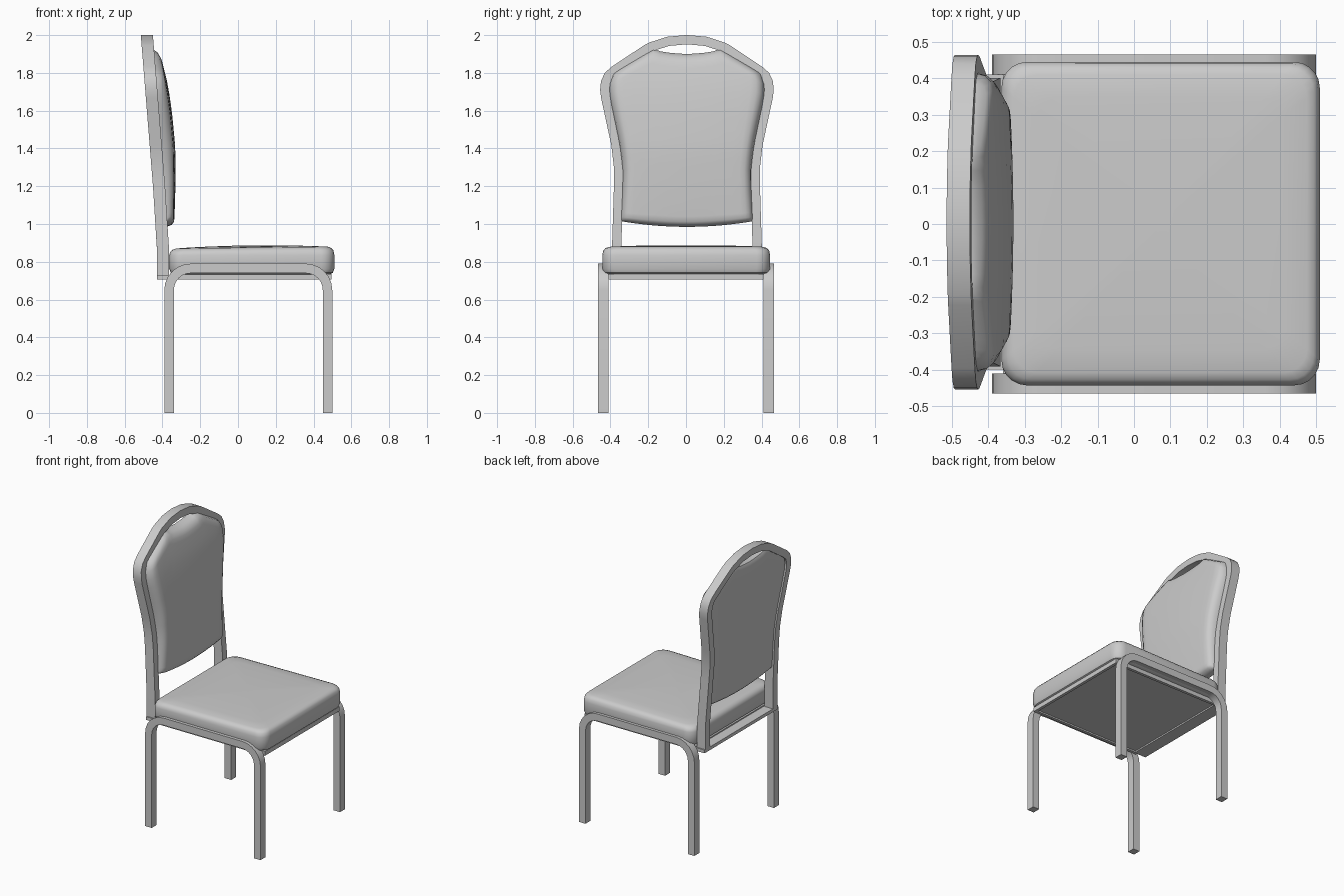
import bpy, bmesh, math
from mathutils import Vector

if "Cube" in bpy.data.objects:
    bpy.data.objects.remove(bpy.data.objects["Cube"])


def make(name, verts, faces, angle=40):
    me = bpy.data.meshes.new(name)
    me.from_pydata([tuple(v) for v in verts], [], faces)
    bm = bmesh.new()
    bm.from_mesh(me)
    bmesh.ops.remove_doubles(bm, verts=bm.verts, dist=1e-5)
    bmesh.ops.recalc_face_normals(bm, faces=bm.faces)
    bm.to_mesh(me)
    bm.free()
    ob = bpy.data.objects.new(name, me)
    bpy.context.collection.objects.link(ob)
    bpy.ops.object.select_all(action='DESELECT')
    ob.select_set(True)
    bpy.context.view_layer.objects.active = ob
    bpy.ops.object.shade_smooth_by_angle(angle=math.radians(angle))
    return ob


def loft(name, rings, angle=40):
    """Skin closed rings of equal length and cap both ends."""
    n = len(rings[0])
    verts = [v for r in rings for v in r]
    faces = [(k * n + i, k * n + (i + 1) % n, (k + 1) * n + (i + 1) % n, (k + 1) * n + i)
             for k in range(len(rings) - 1) for i in range(n)]
    faces += [tuple(range(n)), tuple(range(len(verts) - n, len(verts)))]
    return make(name, verts, faces, angle)


def sweep(name, path, width, depth, place):
    """Rectangular tube along a flat path with mitred corners."""
    pts = [Vector(p) for p in path]
    rings = []
    for i, p in enumerate(pts):
        a = (p - pts[i - 1]).normalized() if i else (pts[1] - p).normalized()
        b = (pts[i + 1] - p).normalized() if i < len(pts) - 1 else a
        t = (a + b).normalized()
        n = Vector((-t.y, t.x)) * (width / 2 / max(t.dot(a), 0.3))
        o, q = p + n, p - n
        h = depth / 2
        rings.append([place(o.x, o.y, h), place(q.x, q.y, h),
                      place(q.x, q.y, -h), place(o.x, o.y, -h)])
    return loft(name, rings, 30)


def box(name, x0, x1, y0, y1, z0, z1):
    loft(name, [[(x0, y0, z), (x1, y0, z), (x1, y1, z), (x0, y1, z)] for z in (z0, z1)], 30)


def interp(table, v):
    for (a, p), (b, q) in zip(table, table[1:]):
        if v <= b:
            return p + (q - p) * max(0, (v - a) / (b - a))
    return table[-1][1]


def lean(z):
    return -0.398 - max(0, z - 0.95) * 0.0805


# Bent leg frames, one on each side
R = 0.115
arc = [(R * math.sin(a), R * math.cos(a)) for a in [math.radians(15 * i) for i in range(7)]]
path = [(-0.365, 0)] + [(-0.365 + R - s, 0.765 - R + c) for s, c in reversed(arc)]
path += [(0.474 - R + s, 0.765 - R + c) for s, c in arc] + [(0.474, 0)]
for side, y in (("left", 0.438), ("right", -0.438)):
    sweep(side + "_leg_frame", path, 0.05, 0.054, lambda a, b, d, y=y: (a, y + d, b))

# Seat pan with a recessed underside, and the rear crossbar
pan = [(0, 0.735), (0, 0.705), (0.02, 0.705), (0.02, 0.715)]
loft("seat_pan", [[(-0.36 + i, -0.411 + i, z), (0.495 - i, -0.411 + i, z),
                   (0.495 - i, 0.411 - i, z), (-0.36 + i, 0.411 - i, z)] for i, z in pan], 30)
box("rear_crossbar", -0.43, -0.355, -0.40, 0.41, 0.705, 0.727)

# Seat cushion: rounded rectangles stacked up to a crowned top
HX, HY, CR = 0.437, 0.444, 0.07


def seat_ring(inset, z, tilt):
    ring = []
    for k, (sx, sy) in enumerate(((1, 1), (-1, 1), (-1, -1), (1, -1))):
        for j in range(6):
            a = math.radians(90 * k + 18 * j)
            x = (sx * (HX - CR) + CR * math.cos(a)) * (1 - inset / HX)
            y = (sy * (HY - CR) + CR * math.sin(a)) * (1 - inset / HY)
            ring.append((x + 0.073, y + 0.001, z + tilt * x))
    return ring


profile = [(0.025, 0.733), (0.008, 0.742), (0, 0.762), (0, 0.835), (0.005, 0.855), (0.016, 0.868),
           (0.035, 0.875), (0.10, 0.879), (0.2, 0.883), (0.32, 0.886), (0.42, 0.887)]
loft("seat_cushion", [seat_ring(i, z, 0.012 if z > 0.85 else 0) for i, z in profile])

# Back frame: one leaning tube bent into an arch
SHIFT = 0.005
half = [(0.372, 0.705), (0.372, 0.88), (0.362, 1.20), (0.362, 1.30), (0.376, 1.42), (0.43, 1.67),
        (0.435, 1.71), (0.431, 1.75), (0.415, 1.785), (0.385, 1.812), (0.215, 1.925), (0.19, 1.938),
        (0.10, 1.967), (0, 1.976)]
path = half + [(-y, z) for y, z in reversed(half[:-1])]
sweep("back_frame", path, 0.049, 0.064, lambda a, b, d: (lean(b) + d, a + SHIFT, b))

# Back cushion: bulging pad filling the arch, leaving a hand hole on top
width = [(1.02, 0.35), (1.2, 0.342), (1.3, 0.342), (1.42, 0.357), (1.67, 0.41), (1.73, 0.413), (1.80, 0.39)]
top = [(0, 1.90), (0.2, 1.904), (0.36, 1.914), (0.45, 1.928), (0.55, 1.906), (1, 1.80)]
bulge = [(0.98, 0.025), (1.02, 0.035), (1.2, 0.055), (1.4, 0.071), (1.6, 0.068), (1.74, 0.058),
         (1.87, 0.036), (1.94, 0.015)]
us = [0, 0.12, 0.25, 0.36, 0.45, 0.55, 0.7, 0.82, 0.89, 0.94, 0.98, 1]
us = [-u for u in reversed(us[1:])] + us
ts = [0, 0.012, 0.03, 0.06] + [0.06 + 0.86 * i / 12 for i in range(1, 13)] + [0.95, 0.98, 1]


def pad(u, t, front):
    a = abs(u)
    zb = 0.985 + 0.03 * a * a
    z = zb + (interp(top, a) - zb) * t
    y = u * interp(width, 1.02 + 0.78 * t)
    side = min(1, (1 - a) / 0.14)
    end = min(1, t / 0.035, (1 - t) / 0.05)
    e = math.sqrt(max(0, 1 - (1 - side) ** 2)) * math.sqrt(max(0, 1 - (1 - end) ** 2))
    if front:
        x = lean(z) + 0.022 + e * (0.01 + interp(bulge, z) * (1 - 0.18 * a * a))
    else:
        x = lean(z) - 0.016 - 0.012 * e
    return (x, y + SHIFT, z)


nu, nt = len(us), len(ts)
verts = [pad(u, t, f) for f in (True, False) for t in ts for u in us]
faces = []
for off in (0, nu * nt):
    faces += [(off + j * nu + i, off + j * nu + i + 1, off + (j + 1) * nu + i + 1, off + (j + 1) * nu + i)
              for j in range(nt - 1) for i in range(nu - 1)]
rim = list(range(nu)) + [j * nu + nu - 1 for j in range(1, nt)]
rim += [(nt - 1) * nu + i for i in range(nu - 2, -1, -1)] + [j * nu for j in range(nt - 2, 0, -1)]
faces += [(p, q, q + nu * nt, p + nu * nt) for p, q in zip(rim, rim[1:] + rim[:1])]
make("back_cushion", verts, faces, 50)
